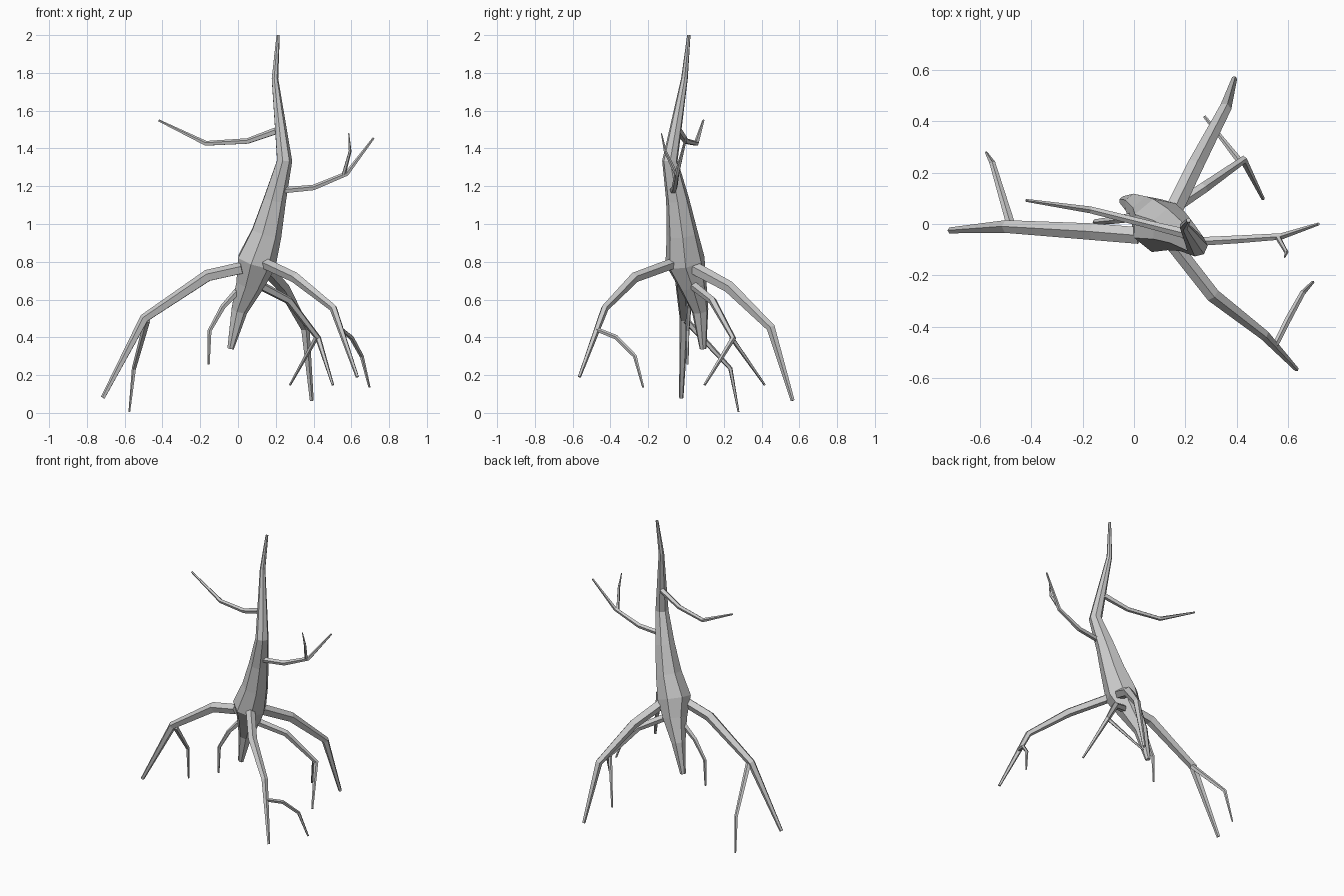
import bpy, bmesh, math
from mathutils import Vector


def limb(name, pts, sides, spin=0.0):
    """Tapered low-poly tube through (x, y, z, radius) points, capped at both ends."""
    p = [Vector(q[:3]) for q in pts]
    bm = bmesh.new()
    rings, u = [], None
    for i, q in enumerate(pts):
        t = Vector((0, 0, 0))
        if i > 0:
            t += (p[i] - p[i - 1]).normalized()
        if i < len(p) - 1:
            t += (p[i + 1] - p[i]).normalized()
        t.normalize()
        if u is None:
            u = Vector((0, 0, 1)) if abs(t.z) < 0.8 else Vector((1, 0, 0))
        u = (u - t * u.dot(t)).normalized()
        v = t.cross(u)
        ring = []
        for k in range(sides):
            a = spin + 2 * math.pi * k / sides
            ring.append(bm.verts.new(p[i] + q[3] * (u * math.cos(a) + v * math.sin(a))))
        rings.append(ring)
    for a, b in zip(rings, rings[1:]):
        for k in range(sides):
            n = (k + 1) % sides
            bm.faces.new((a[k], a[n], b[n], b[k]))
    bm.faces.new(rings[0][::-1])
    bm.faces.new(rings[-1])
    bmesh.ops.recalc_face_normals(bm, faces=bm.faces)
    me = bpy.data.meshes.new(name)
    bm.to_mesh(me)
    bm.free()
    ob = bpy.data.objects.new(name, me)
    bpy.context.collection.objects.link(ob)
    return ob


# Trunk, from taproot tip to crown
limb("trunk", [(-0.04, 0.09, 0.34, .018), (0.005, 0.075, 0.54, .045),
               (0.06, 0.035, 0.68, .078), (0.095, -0.005, 0.80, .108),
               (0.148, -0.02, 0.95, .084), (0.193, -0.045, 1.13, .062),
               (0.245, -0.085, 1.335, .042), (0.195, -0.008, 1.77, .018),
               (0.212, 0.015, 2.0, .009)], 7)

# Roots
limb("left_root", [(0.02, -0.045, 0.765, .034), (-0.16, -0.03, 0.725, .034),
                   (-0.495, -0.01, 0.50, .026), (-0.715, -0.025, 0.08, .012)], 5)
limb("left_root_fork", [(-0.48, 0.0, 0.49, .018), (-0.55, 0.235, 0.235, .012),
                        (-0.575, 0.278, 0.005, .005)], 5)
limb("front_root", [(0.145, -0.07, 0.79, .03), (0.305, -0.275, 0.715, .029),
                    (0.505, -0.43, 0.555, .021), (0.632, -0.565, 0.19, .009)], 5)
limb("front_root_fork", [(0.55, -0.47, 0.44, .012), (0.60, -0.37, 0.40, .013),
                         (0.655, -0.27, 0.30, .011), (0.696, -0.226, 0.135, .006)], 5)
limb("back_root", [(0.15, 0.045, 0.765, .036), (0.24, 0.23, 0.665, .033),
                   (0.355, 0.45, 0.45, .024), (0.39, 0.565, 0.065, .011)], 5)
limb("back_right_root", [(0.09, 0.02, 0.69, .026), (0.27, 0.14, 0.595, .022),
                         (0.425, 0.25, 0.395, .016), (0.502, 0.098, 0.148, .007)], 5)
limb("back_right_root_fork", [(0.415, 0.24, 0.40, .013), (0.275, 0.417, 0.148, .006)], 5)
limb("small_left_root", [(0.02, 0.03, 0.67, .02), (-0.08, 0.015, 0.56, .015),
                         (-0.15, 0.008, 0.435, .011), (-0.155, 0.008, 0.257, .006)], 5)

# Branches
limb("left_branch", [(0.21, -0.04, 1.495, .02), (0.05, 0.0, 1.438, .016),
                     (-0.17, 0.055, 1.426, .014), (-0.42, 0.092, 1.548, .006)], 5)
limb("right_branch", [(0.22, -0.07, 1.175, .018), (0.40, -0.06, 1.192, .016),
                      (0.575, -0.048, 1.265, .013), (0.718, 0.0, 1.455, .006)], 5)
limb("right_branch_twig", [(0.56, -0.052, 1.265, .011), (0.593, -0.11, 1.385, .008),
                           (0.586, -0.13, 1.48, .003)], 5)
